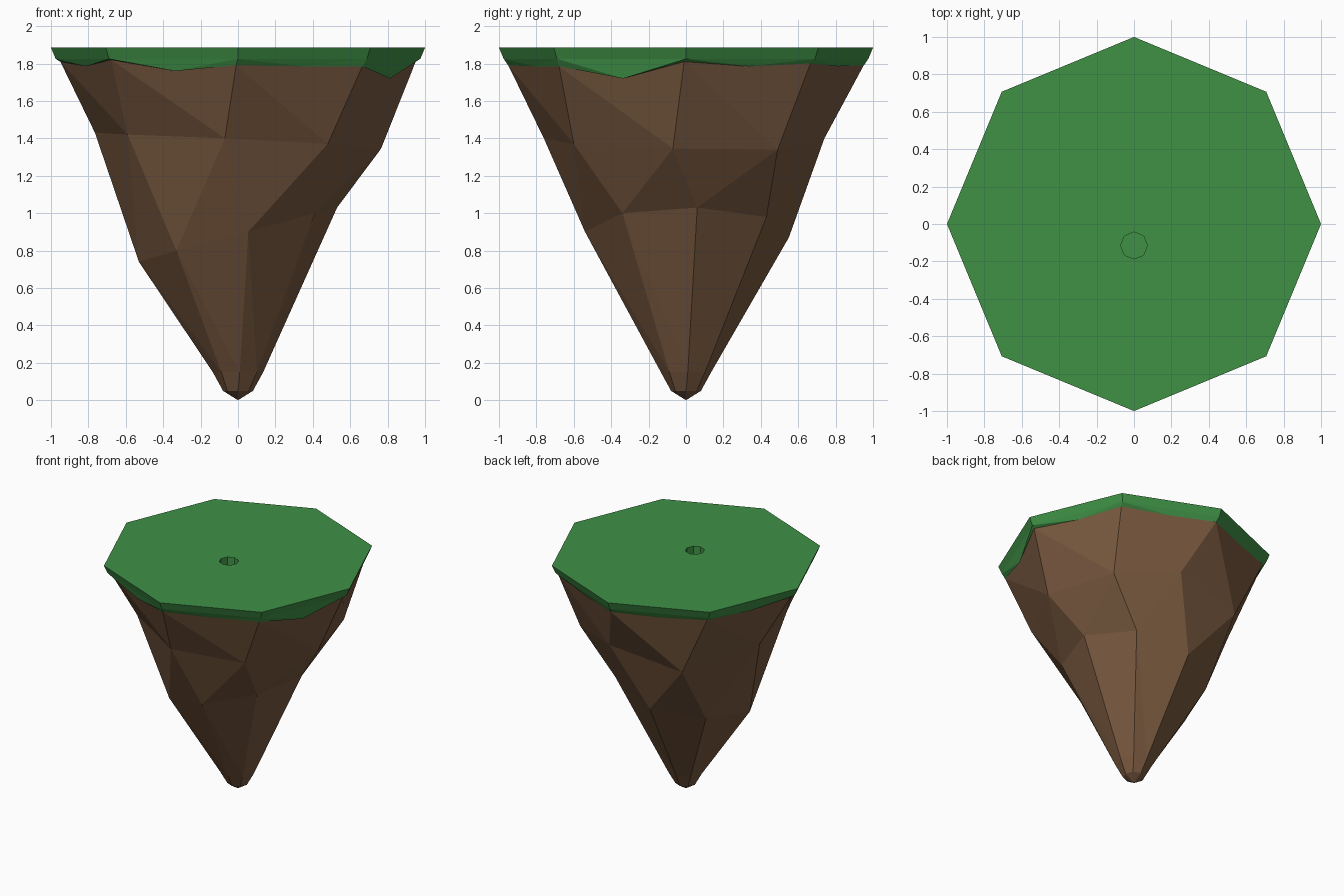
import bpy
from math import sin, cos, radians

if "Cube" in bpy.data.objects:
    bpy.data.objects.remove(bpy.data.objects["Cube"])

N = 8
TOP = 1.885


def ring(r, z, turn=0.0, cy=0.0):
    """Octagon ring; z is one height or a list of eight heights."""
    zs = z if isinstance(z, list) else [z] * N
    return [(r * cos(radians(45 * i + turn)), cy + r * sin(radians(45 * i + turn)), zs[i])
            for i in range(N)]


def band(a, b, flip=False, quads=False):
    """Faces between the rings starting at vertices a (upper) and b (lower)."""
    out = []
    for i in range(N):
        j = (i + 1) % N
        if quads:
            out.append((a + i, b + i, b + j, a + j))
        elif flip:
            out += [(a + i, b + i, a + j), (a + j, b + i, b + j)]
        else:
            out += [(a + i, b + i, b + j), (a + i, b + j, a + j)]
    return out


def make(name, verts, faces, color):
    me = bpy.data.meshes.new(name)
    me.from_pydata(verts, [], faces)
    me.update()
    mat = bpy.data.materials.new(name + "_color")
    mat.diffuse_color = color
    mat.use_nodes = True
    mat.node_tree.nodes["Principled BSDF"].inputs["Base Color"].default_value = mat.diffuse_color
    me.materials.append(mat)
    ob = bpy.data.objects.new(name, me)
    bpy.context.collection.objects.link(ob)
    return ob


# Heights of the grass edge at the corners and of the droops between them
edge_z = [1.81, 1.80, 1.79, 1.80, 1.81, 1.82, 1.79, 1.785]
droop_z = [1.785, 1.785, 1.785, 1.785, 1.785, 1.76, 1.785, 1.72]

# Rock: irregular rings narrowing to a blunt point
shoulder = [(.765, -.07, 1.345), (.605, .49, 1.34), (.17, .74, 1.40), (-.42, .65, 1.30),
            (-.765, .15, 1.43), (-.59, -.45, 1.42), (-.07, -.76, 1.40), (.48, -.60, 1.37)]
waist = [(.53, .06, 1.03), (.335, .43, .98), (-.06, .55, .87), (-.41, .33, .80),
         (-.53, -.06, .74), (-.33, -.41, .80), (.055, -.54, .90), (.41, -.34, 1.0)]
verts = (ring(.95, edge_z, -.6) + shoulder + waist
         + ring(.135, .15, 4) + ring(.08, .05) + [(0, 0, 0)])
faces = (band(0, 8) + band(8, 16, flip=True) + band(16, 24)
         + band(24, 32, quads=True)
         + [(32 + i, 40, 32 + (i + 1) % N) for i in range(N)])
make("rock", verts, faces, (.19, .10, .05, 1))

# Grass cap: flat octagon with a small hole, bevelled rim and drooping lower edge
verts = (ring(.072, TOP - .15, cy=-.115) + ring(.072, TOP, cy=-.115)
         + ring(1.0, TOP) + ring(.975, 1.825) + ring(.951, edge_z, -.6)
         + ring(.88, droop_z, 22.5))
faces = ([tuple(range(N))]
         + band(0, 8, quads=True) + band(8, 16, quads=True)
         + band(16, 24, quads=True))
for i in range(N):
    j = (i + 1) % N
    faces += [(24 + i, 32 + i, 40 + i), (24 + i, 40 + i, 24 + j),
              (24 + j, 40 + i, 32 + j)]
make("grass_cap", verts, faces, (.05, .28, .06, 1))
